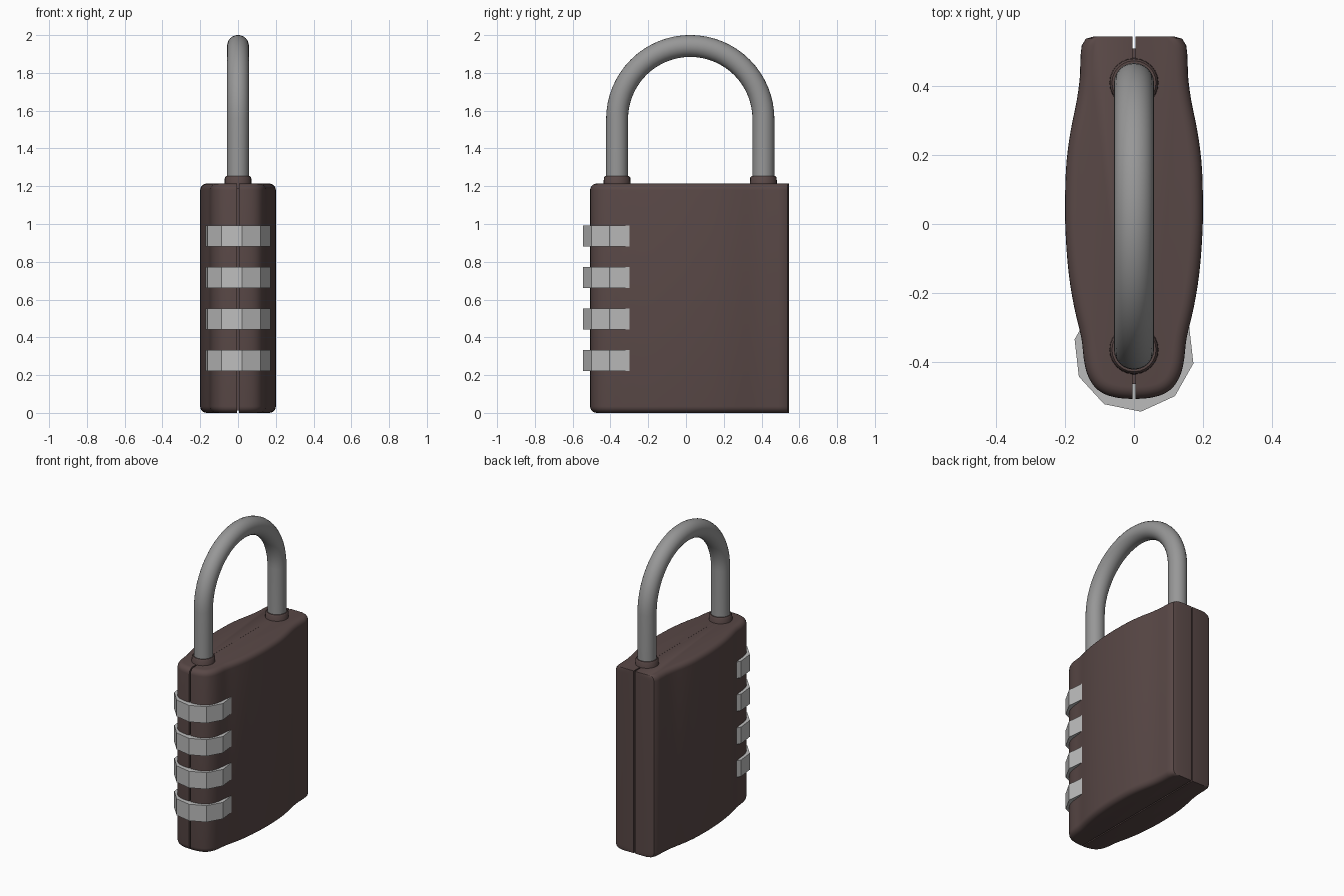
import bpy, bmesh, math
from mathutils import Vector

if "Cube" in bpy.data.objects:
    bpy.data.objects.remove(bpy.data.objects["Cube"])


def material(name, rgb):
    m = bpy.data.materials.new(name)
    m.diffuse_color = (*rgb, 1)
    m.use_nodes = True
    m.node_tree.nodes["Principled BSDF"].inputs["Base Color"].default_value = m.diffuse_color
    return m


BROWN = material("dark brown", (0.100, 0.065, 0.062))
STEEL = material("mid grey", (0.31, 0.31, 0.31))
SILVER = material("light grey", (0.50, 0.50, 0.50))


def loft(name, rings, mat, angle=35):
    """Closed solid through a list of equal-length point rings."""
    bm = bmesh.new()
    vs = [[bm.verts.new(p) for p in r] for r in rings]
    n = len(rings[0])
    for a, b in zip(vs, vs[1:]):
        for i in range(n):
            bm.faces.new((a[i], a[(i + 1) % n], b[(i + 1) % n], b[i]))
    bm.faces.new(vs[0][::-1])
    bm.faces.new(vs[-1])
    bmesh.ops.recalc_face_normals(bm, faces=bm.faces)
    me = bpy.data.meshes.new(name)
    bm.to_mesh(me)
    bm.free()
    me.materials.append(mat)
    ob = bpy.data.objects.new(name, me)
    bpy.context.collection.objects.link(ob)
    if angle:
        bpy.ops.object.select_all(action='DESELECT')
        ob.select_set(True)
        bpy.context.view_layer.objects.active = ob
        bpy.ops.object.shade_smooth_by_angle(angle=math.radians(angle))
    return ob


def circle(cx, cy, z, r, n, start=0.0):
    return [(cx + r * math.cos(start + i * math.tau / n),
             cy + r * math.sin(start + i * math.tau / n), z) for i in range(n)]


def box(name, y0, y1, z0, z1, hx, mat):
    return loft(name, [[(-hx, y0, z), (hx, y0, z), (hx, y1, z), (-hx, y1, z)]
                       for z in (z0, z1)], mat, 0)


# body: half outline seen from above, smoothed
GAP, TOP, R = 0.004, 1.214, 0.035
ctrl = [(GAP, -.508), (.045, -.505), (.085, -.494), (.115, -.472), (.136, -.435),
        (.146, -.39), (.153, -.33), (.174, -.24), (.190, -.14), (.199, -.02),
        (.200, .08), (.196, .18), (.184, .27), (.166, .36), (.157, .43),
        (.155, .49), (.152, .518), (.140, .538), (.115, .545), (GAP, .545)]
ctrl = [Vector(c) for c in ctrl]
outline = []
for i in range(len(ctrl) - 1):
    p1, p2 = ctrl[i], ctrl[i + 1]
    p0, p3 = ctrl[max(i - 1, 0)], ctrl[min(i + 2, len(ctrl) - 1)]
    if i >= 14:                      # back corner stays straight-edged
        outline.append(p1)
        continue
    for k in range(3):
        t = k / 3
        outline.append(0.5 * (2 * p1 + (p2 - p0) * t + (2 * p0 - 5 * p1 + 4 * p2 - p3) * t * t
                              + (3 * p1 - p0 - 3 * p2 + p3) * t ** 3))
outline.append(ctrl[-1])

inward = []
for i, p in enumerate(outline):
    d = (outline[min(i + 1, len(outline) - 1)] - outline[max(i - 1, 0)]).normalized()
    n = Vector((d.y, -d.x))
    if p.y > .45:                    # back face keeps crisp top and bottom edges
        n = Vector(((p.x - GAP) / .151, 0))
    if i == 0:
        n = Vector((0, -1))
    inward.append(n)


def level(z, off):
    return [(max(p.x - n.x * off, GAP), p.y - n.y * off, z) for p, n in zip(outline, inward)]


arc = [math.radians(a) for a in (0, 18, 36, 54, 72, 90)]
rings = [level(R - R * math.cos(a), R - R * math.sin(a)) for a in arc]
rings += [level(TOP - R + R * math.cos(a), R - R * math.sin(a)) for a in reversed(arc)]
body = loft("body_halves", rings, BROWN)
body.modifiers.new("mirror", 'MIRROR').use_mirror_merge = False

# filler behind the seam groove, flush between the collars
box("seam_core", -.465, .51, .012, 1.19, .012, BROWN)
box("seam_top", -.365, .41, 1.0, TOP - .0005, .012, BROWN)

# shackle: round bar swept along an arch
Y0, Y1, ZA, TR = -.365, .41, 1.555, .058
yc, ra = (Y0 + Y1) / 2, (Y1 - Y0) / 2
path = [(Y0, 1.15, math.pi)]
path += [(yc + ra * math.cos(a), ZA + ra * math.sin(a), a)
         for a in (math.pi * (1 - i / 32) for i in range(33))]
path += [(Y1, 1.15, 0.0)]
sweep = []
for y, z, a in path:
    ring = []
    for k in range(24):
        u = k * math.tau / 24
        o = TR * math.cos(u)
        ring.append((TR * math.sin(u), y + o * math.cos(a), z + o * math.sin(a)))
    sweep.append(ring)
loft("shackle", sweep, STEEL)

# collars at the foot of each leg
for name, y in (("front_collar", Y0), ("back_collar", Y1)):
    loft(name, [circle(0, y, z, r, 24) for z, r in
                ((1.19, .072), (1.245, .070), (1.253, .064))], BROWN)

# four ten-sided number dials
for i in range(4):
    z = .222 + i * .2197
    loft(f"dial_{i + 1}", [circle(0, -.37, h, .176, 10, math.radians(-90 + 6.5))
                           for h in (z, z + .11)], SILVER, 0)
